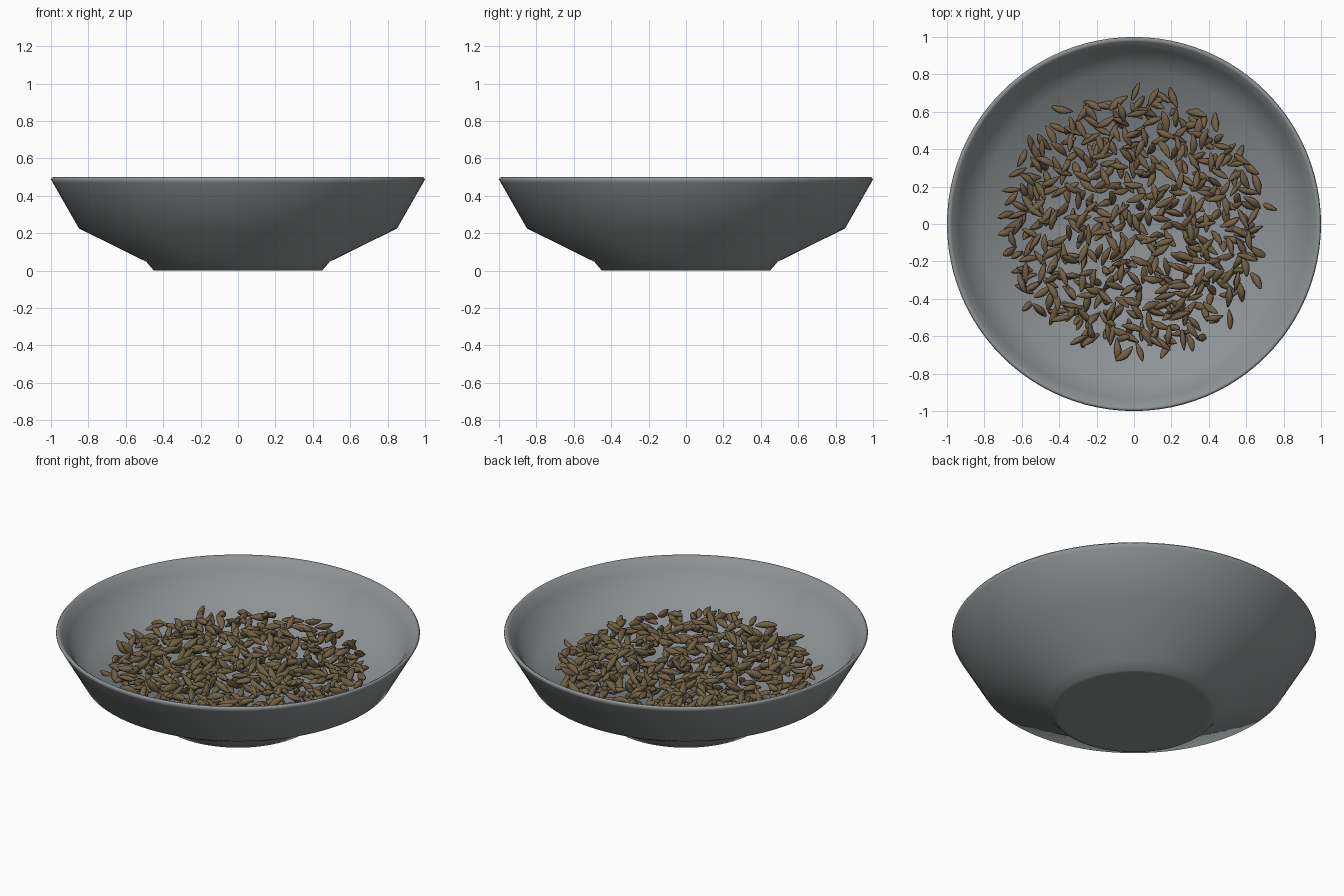
import bpy, bmesh, math, random
from mathutils import Matrix, Vector

cube = bpy.data.objects.get("Cube")
if cube:
    bpy.data.objects.remove(cube, do_unlink=True)

random.seed(4)
FLOOR = 0.23
SEED_COUNT = 500
GOLDEN_ANGLE = math.pi * (3 - math.sqrt(5))


def make_material(name, color):
    mat = bpy.data.materials.new(name)
    mat.use_nodes = True
    mat.diffuse_color = color
    mat.node_tree.nodes["Principled BSDF"].inputs["Base Color"].default_value = color
    return mat


def add_object(name, bm, material):
    mesh = bpy.data.meshes.new(name)
    bm.to_mesh(mesh)
    bm.free()
    mesh.shade_smooth()
    mesh.materials.append(material)
    obj = bpy.data.objects.new(name, mesh)
    bpy.context.collection.objects.link(obj)


def lathe(bm, profile, segments):
    """Spin a (radius, height) profile around z; zero radius closes it."""
    points = [bm.verts.new((r, 0, z)) for r, z in profile]
    edges = [bm.edges.new(pair) for pair in zip(points, points[1:])]
    bmesh.ops.spin(bm, geom=points + edges, axis=(0, 0, 1), cent=(0, 0, 0),
                   angle=math.tau, steps=segments, use_duplicate=False)
    bmesh.ops.remove_doubles(bm, verts=bm.verts, dist=1e-5)
    bmesh.ops.recalc_face_normals(bm, faces=bm.faces)


# Bowl: flat foot, flared body, sloping lip, steep inner wall and shallow floor
bowl_bm = bmesh.new()
lathe(bowl_bm, [(0, 0), (0.42, 0), (0.45, 0), (0.49, 0.047),
                (0.85, 0.225), (0.99, 0.47), (1.0, 0.488), (0.99, 0.5),
                (0.975, 0.49), (0.935, 0.44), (0.82, 0.25), (0, FLOOR - 0.005)], 96)
add_object("bowl", bowl_bm, make_material("bowl_grey", (0.27, 0.288, 0.296, 1)))


# Seed: pointed spindle with a lengthwise groove and a slight bend
def make_seed():
    bm = bmesh.new()
    bmesh.ops.create_uvsphere(bm, u_segments=10, v_segments=8, radius=1)
    for v in bm.verts:
        t = v.co.z
        taper = (1 - 0.35 * abs(t)) * (1 - 0.15 * t)
        groove = 0.7 if abs(v.co.x) < 0.1 and v.co.y > 0 else 1
        v.co = Vector((t * 0.058,
                       v.co.x * taper * 0.021 + 0.008 * (1 - t * t),
                       v.co.y * taper * groove * 0.019))
    mesh = bpy.data.meshes.new("seed_shape")
    bm.to_mesh(mesh)
    bm.free()
    return mesh


# Loose layer of seeds spread over the floor, tilted against each other
seed = make_seed()
seeds_bm = bmesh.new()
for i in range(SEED_COUNT):
    radius = 0.69 * math.sqrt((i + 0.5) / SEED_COUNT)
    angle = i * GOLDEN_ANGLE
    place = Matrix.Translation((radius * math.cos(angle) + random.gauss(0, 0.022),
                                radius * math.sin(angle) + random.gauss(0, 0.022),
                                FLOOR + random.uniform(0.015, 0.075)))
    turn = (Matrix.Rotation(random.uniform(0, math.tau), 4, "Z")
            @ Matrix.Rotation(random.gauss(0, 0.45), 4, "Y")
            @ Matrix.Rotation(random.uniform(0, math.tau), 4, "X"))
    start = len(seeds_bm.verts)
    seeds_bm.from_mesh(seed)
    seeds_bm.verts.ensure_lookup_table()
    bmesh.ops.transform(seeds_bm, verts=seeds_bm.verts[start:],
                        matrix=place @ turn @ Matrix.Scale(random.uniform(0.9, 1.1), 4))
bpy.data.meshes.remove(seed)
add_object("seeds", seeds_bm, make_material("seed_brown", (0.165, 0.118, 0.062, 1)))
